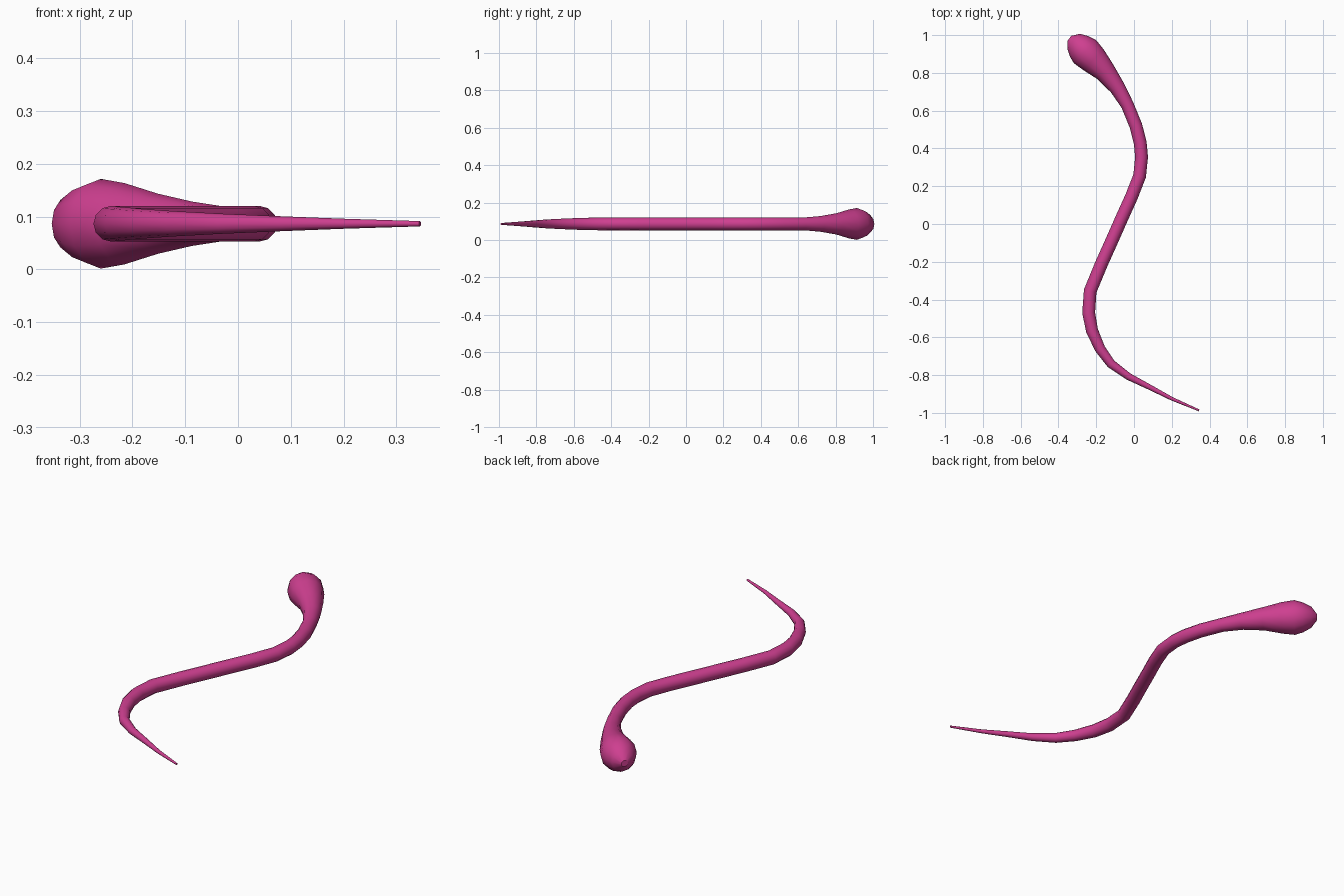
import bpy, bmesh
from math import sin, cos, pi
from mathutils import Vector

if "Cube" in bpy.data.objects:
    bpy.data.objects.remove(bpy.data.objects["Cube"])

SIDES = 12
HEIGHT = 0.0865

# Centre line from head to tail: x, y, radius
PATH = [
    (-.342, .983, .016), (-.32, .967, .052), (-.29, .94, .073), (-.26, .913, .085),
    (-.215, .87, .077), (-.152, .805, .057), (-.087, .72, .042), (-.035, .63, .034),
    (.010, .52, .034), (.033, .43, .034), (.040, .355, .034), (.030, .255, .034),
    (-.013, .145, .034), (-.065, .03, .034), (-.118, -.09, .034), (-.172, -.21, .034),
    (-.232, -.355, .034), (-.240, -.47, .034), (-.222, -.565, .032), (-.18, -.66, .028),
    (-.122, -.74, .024), (-.03, -.807, .019), (.085, -.865, .014), (.2, -.925, .0095),
    (.345, -.987, .005),
]


def loft(name, path):
    bm = bmesh.new()
    pts = [Vector((x, y, HEIGHT)) for x, y, r in path]
    rings = []
    for i, (x, y, r) in enumerate(path):
        tangent = (pts[min(i + 1, len(pts) - 1)] - pts[max(i - 1, 0)]).normalized()
        side = Vector((-tangent.y, tangent.x, 0))
        up = Vector((0, 0, 1))
        rings.append([bm.verts.new(pts[i] + r * (cos(a) * side + sin(a) * up))
                      for a in (2 * pi * k / SIDES for k in range(SIDES))])
    for a, b in zip(rings, rings[1:]):
        for k in range(SIDES):
            n = (k + 1) % SIDES
            bm.faces.new((a[k], a[n], b[n], b[k]))
    bm.faces.new(rings[0])
    bm.faces.new(rings[-1])
    bmesh.ops.recalc_face_normals(bm, faces=bm.faces)
    for f in bm.faces:
        f.smooth = len(f.verts) == 4
    # Keep the rims of the end caps crisp
    for e in bm.edges:
        e.smooth = all(len(f.verts) == 4 for f in e.link_faces)
    mesh = bpy.data.meshes.new(name)
    bm.to_mesh(mesh)
    bm.free()
    obj = bpy.data.objects.new(name, mesh)
    bpy.context.collection.objects.link(obj)
    return obj


# Wavy body with bulbous head and tapering tail
body = loft("worm_body", PATH)
pink = bpy.data.materials.new("pink")
pink.diffuse_color = (0.62, 0.05, 0.28, 1)
pink.use_nodes = True
pink.node_tree.nodes["Principled BSDF"].inputs["Base Color"].default_value = pink.diffuse_color
body.data.materials.append(pink)
